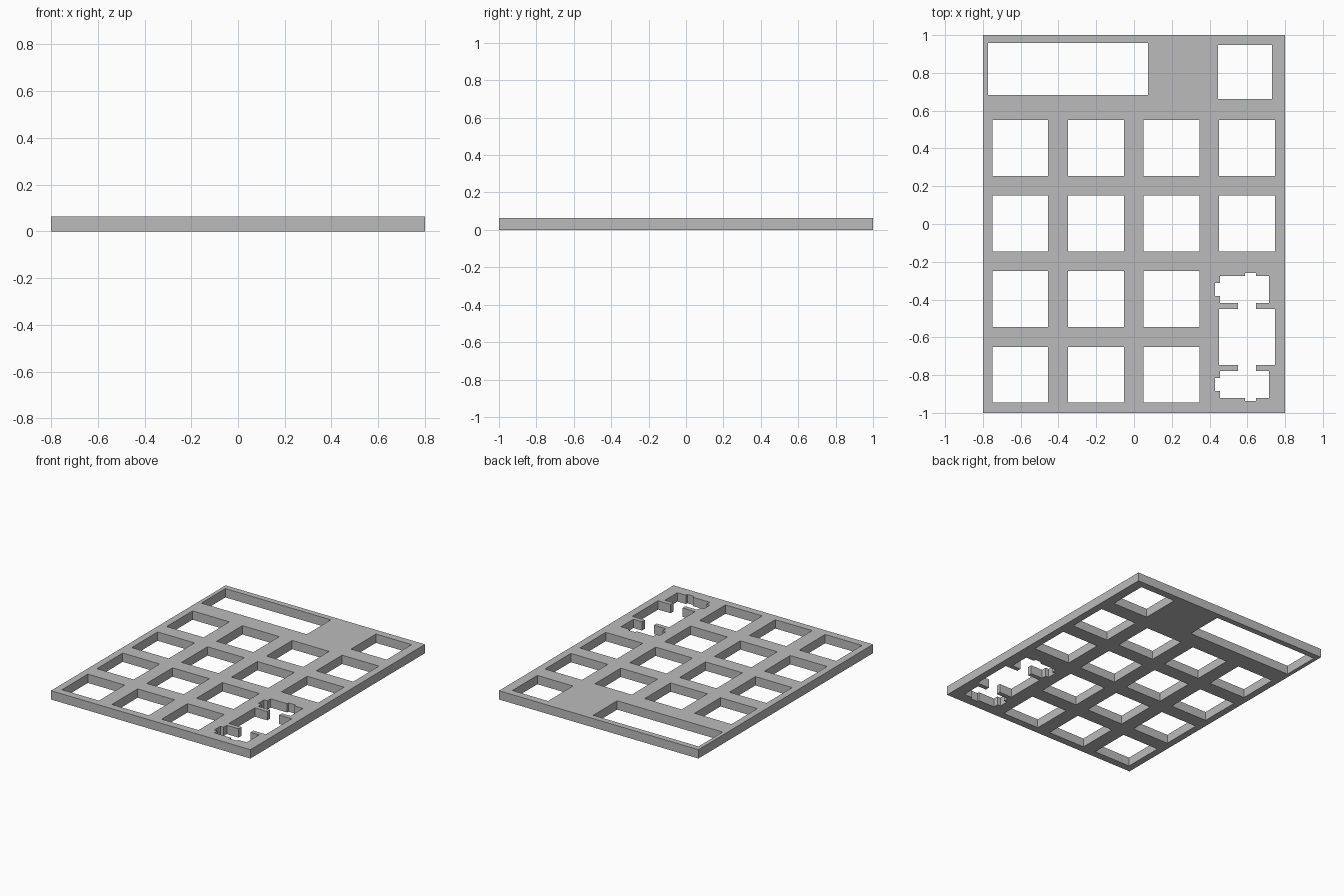
import bpy
import bmesh

THICKNESS = 0.064
PITCH = 0.4
HOLE = 0.148          # half width of a switch opening
FIRST_X, FIRST_Y = -0.602, 0.402

cube = bpy.data.objects.get("Cube")
if cube:
    bpy.data.objects.remove(cube)

grey = bpy.data.materials.new("plain grey")
grey.use_nodes = True
colour = (0.5, 0.5, 0.5, 1)
grey.diffuse_color = colour
grey.node_tree.nodes["Principled BSDF"].inputs["Base Color"].default_value = colour


def rect(x0, x1, y0, y1):
    return [(x0, y0), (x1, y0), (x1, y1), (x0, y1)]


def square(cx, cy):
    return rect(cx - HOLE, cx + HOLE, cy - HOLE, cy + HOLE)


# Outer edge, display window and the encoder opening
loops = [
    rect(-0.8, 0.8, -1, 1),
    rect(-0.772, 0.074, 0.683, 0.958),
    rect(0.444, 0.73, 0.661, 0.947),
]

# Grid of switch openings; the last column stops short for the tall key
for col in range(4):
    for row in range(4 if col < 3 else 2):
        loops.append(square(FIRST_X + col * PITCH, FIRST_Y - row * PITCH))

# Tall key opening with stabiliser slots: upper half, mirrored below
key_x, key_y = FIRST_X + 3 * PITCH, FIRST_Y - 2.5 * PITCH
upper = [
    (key_x + HOLE, HOLE), (0.646, HOLE), (0.646, 0.18), (0.714, 0.18),
    (0.714, 0.323), (0.646, 0.323), (0.646, 0.339), (0.587, 0.339),
    (0.587, 0.323), (0.455, 0.323), (0.455, 0.286), (0.429, 0.286),
    (0.429, 0.217), (0.455, 0.217), (0.455, 0.18), (0.55, 0.18),
    (0.55, HOLE), (key_x - HOLE, HOLE),
]
loops.append([(x, key_y + y) for x, y in upper]
             + [(x, key_y - y) for x, y in reversed(upper)])

# Filled flat curve, extruded to the plate thickness
curve = bpy.data.curves.new("plate_outline", "CURVE")
curve.dimensions = "2D"
curve.fill_mode = "BOTH"
curve.extrude = THICKNESS / 2
for points in loops:
    spline = curve.splines.new("POLY")
    spline.points.add(len(points) - 1)
    for point, (x, y) in zip(spline.points, points):
        point.co = (x, y, 0, 1)
    spline.use_cyclic_u = True

outline = bpy.data.objects.new("plate_outline", curve)
bpy.context.collection.objects.link(outline)
bpy.context.view_layer.update()
depsgraph = bpy.context.evaluated_depsgraph_get()
mesh = bpy.data.meshes.new_from_object(outline.evaluated_get(depsgraph))
bpy.data.objects.remove(outline)

# Weld the caps to the walls and stand the plate on the ground
bm = bmesh.new()
bm.from_mesh(mesh)
bmesh.ops.remove_doubles(bm, verts=bm.verts, dist=0.0005)
bmesh.ops.translate(bm, verts=bm.verts, vec=(0, 0, THICKNESS / 2))
bmesh.ops.recalc_face_normals(bm, faces=bm.faces)
for face in bm.faces:
    face.smooth = False
    face.material_index = 0
bm.to_mesh(mesh)
bm.free()

mesh.name = "switch_plate"
mesh.materials.clear()
mesh.materials.append(grey)
plate = bpy.data.objects.new("switch_plate", mesh)
bpy.context.collection.objects.link(plate)
